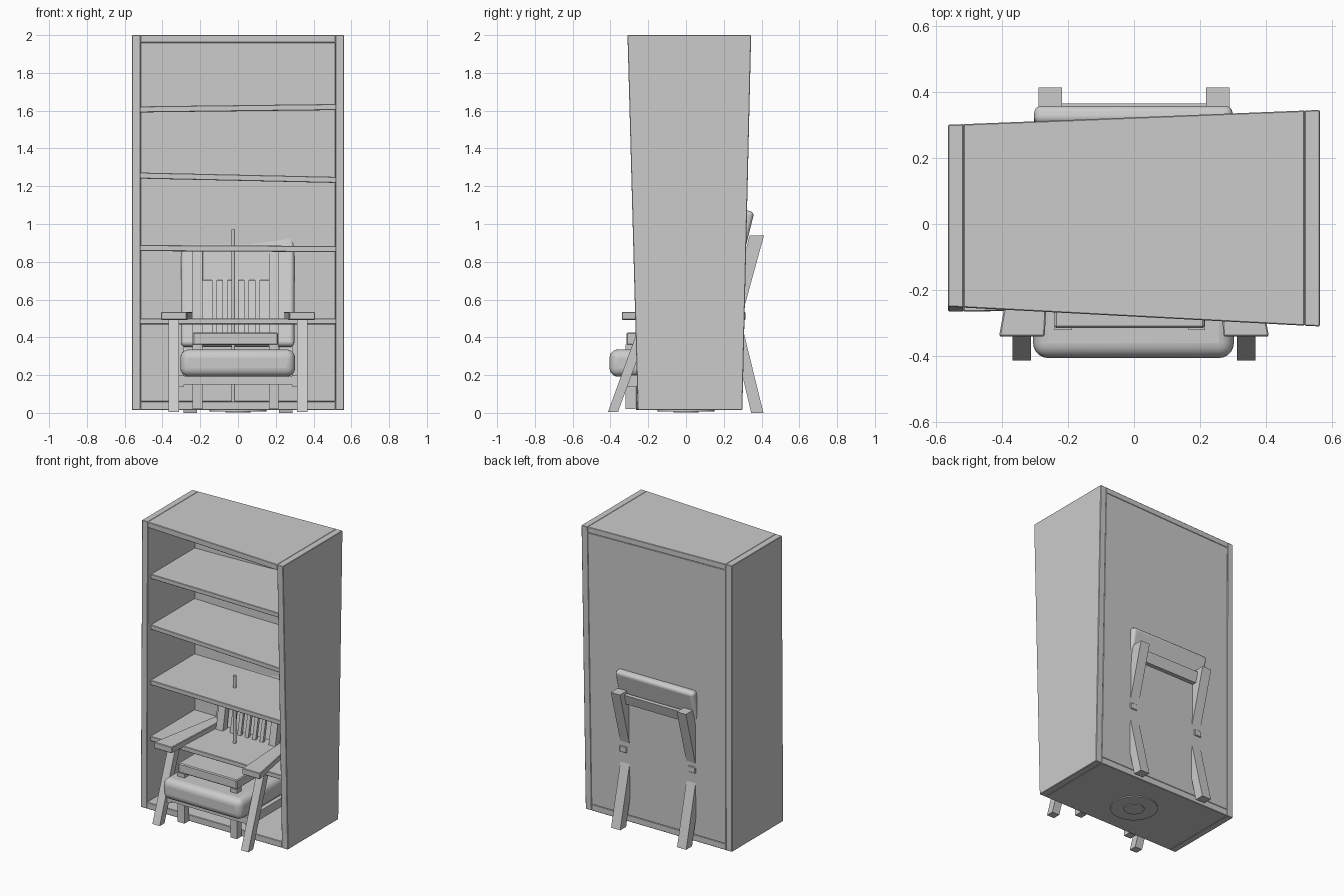
import bpy, bmesh, math
from mathutils import Vector, Matrix

if "Cube" in bpy.data.objects:
    bpy.data.objects.remove(bpy.data.objects["Cube"])


def finish(name, bm, bevel=0.0, segs=1, smooth=False):
    bmesh.ops.recalc_face_normals(bm, faces=bm.faces)
    me = bpy.data.meshes.new(name)
    bm.to_mesh(me)
    bm.free()
    ob = bpy.data.objects.new(name, me)
    bpy.context.collection.objects.link(ob)
    if bevel:
        m = ob.modifiers.new("bevel", 'BEVEL')
        m.width, m.segments = bevel, segs
    if smooth:
        bpy.context.view_layer.objects.active = ob
        ob.select_set(True)
        bpy.ops.object.shade_smooth_by_angle(angle=math.radians(35))
        ob.select_set(False)
    return ob


def box_bm(x, y, z):
    bm = bmesh.new()
    bmesh.ops.create_cube(bm, size=1)
    for v in bm.verts:
        v.co = Vector([(a + b) / 2 + c * (b - a) for (a, b), c in zip((x, y, z), v.co)])
    return bm


def box(name, x, y, z, **kw):
    return finish(name, box_bm(x, y, z), **kw)


def beam(name, x, low, high, **kw):
    """Slanted post with level ends: low/high = (y front, y back, z)."""
    bm = box_bm(x, (0, 1), (0, 1))
    for v in bm.verts:
        end = high if v.co.z > 0.5 else low
        v.co.y, v.co.z = end[1 if v.co.y > 0.5 else 0], end[2]
    return finish(name, bm, **kw)


def pair(x):
    return (("left", (-x[1], -x[0])), ("right", x))


# Bookcase: boxes given in depth fractions, then fitted to the skewed carcass
def lerp(a, b, t):
    return a + (b - a) * t


def case_part(name, x, d, z, tilt=0.0, bevel=0.003):
    bm = box_bm(x, d, z)
    for v in bm.verts:
        u, h = v.co.x / 1.125 + 0.5, v.co.z / 2
        front = lerp(lerp(-0.265, -0.255, u), lerp(-0.25, -0.31, u), h)
        back = lerp(0.298, lerp(0.30, 0.345, u), h)
        v.co.y = lerp(front, back, v.co.y)
        v.co.z += tilt * v.co.x
    finish(name, bm, bevel=bevel)


for side, x in pair((0.515, 0.562)):
    case_part("case_side_" + side, x, (0, 1), (0.015, 2.0))
case_part("case_top", (-0.516, 0.516), (0, 1), (1.96, 2.0))
case_part("case_bottom", (-0.516, 0.516), (0, 1), (0.015, 0.06))
case_part("case_back", (-0.516, 0.516), (0.93, 1), (0.059, 1.961))
for i, (z, tilt) in enumerate(((0.485, 0.0), (0.87, -0.005), (1.245, -0.022), (1.613, 0.012))):
    case_part(f"shelf_{i + 1}", (-0.52, 0.52), (0.07, 0.95), (z - 0.016, z + 0.016), tilt)

# Armchair frame
for side, x in pair((0.312, 0.368)):
    beam("armchair_front_leg_" + side, x, (-0.413, -0.36, 0.005), (-0.235, -0.18, 0.495))
for side, x in pair((0.218, 0.288)):
    beam("armchair_back_leg_" + side, x, (0.345, 0.41, 0.0), (0.225, 0.285, 0.51))
    beam("armchair_back_post_" + side, x, (0.14, 0.21, 0.2), (0.337, 0.413, 0.94))
for s, side in ((-1, "left"), (1, "right")):
    bm = box_bm((0.27, 0.408), (-0.34, 0.315), (0.492, 0.535))
    for v in bm.verts:
        if v.co.y > 0:
            v.co.x = 0.29 if v.co.x > 0.34 else 0.235
        v.co.x *= s
    finish("armrest_" + side, bm, bevel=0.004)
    box("armchair_side_rail_" + side, sorted((s * 0.285, s * 0.315)), (-0.33, 0.28), (0.14, 0.2))
box("armchair_front_rail", (-0.3, 0.3), (-0.33, -0.3), (0.15, 0.195))
box("armchair_back_rail", (-0.23, 0.23), (0.25, 0.28), (0.15, 0.2))
beam("armchair_top_rail", (-0.23, 0.23), (0.315, 0.345, 0.85), (0.335, 0.365, 0.92))

# Armchair cushions
box("seat_cushion", (-0.305, 0.302), (-0.405, 0.19), (0.192, 0.336), bevel=0.045, segs=5, smooth=True)
back = box("back_cushion", (-0.302, 0.298), (-0.028, 0.028), (-0.37, 0.37), bevel=0.022, segs=5, smooth=True)
back.data.transform(Matrix.Translation((0, 0.245, 0.71)) @ Matrix.Rotation(-math.radians(14), 4, 'X'))

# Small slatted chair
box("chair_seat", (-0.24, 0.213), (-0.315, 0.14), (0.36, 0.425), bevel=0.006)
for side, x in (("left", (-0.24, -0.187)), ("right", (0.165, 0.215))):
    box("chair_front_leg_" + side, x, (-0.32, -0.268), (0.02, 0.362))
    beam("chair_back_post_" + side, x, (0.1, 0.15, 0.02), (0.1, 0.15, 0.4))
    beam("chair_upper_post_" + side, x, (0.08, 0.13, 0.39), (0.17, 0.21, 0.87))
    box("chair_side_stretcher_" + side, (x[0] + 0.012, x[1] - 0.012), (-0.28, 0.12), (0.14, 0.18))
box("chair_front_stretcher", (-0.22, 0.2), (-0.305, -0.28), (0.165, 0.2))
beam("chair_top_rail", (-0.19, 0.17), (0.15, 0.18, 0.7), (0.178, 0.205, 0.875), bevel=0.004)
for i in range(5):
    cx = -0.125 + i * 0.057
    beam(f"chair_slat_{i + 1}", (cx - 0.013, cx + 0.013), (0.09, 0.112, 0.41), (0.152, 0.172, 0.72))


# Floor lamp standing inside the case: disc, hub and pole
def disc(name, r, z0, z1, at=(0.0, 0.0), n=32):
    bm = bmesh.new()
    bmesh.ops.create_cone(bm, cap_ends=True, segments=n, radius1=r, radius2=r, depth=z1 - z0,
                          matrix=Matrix.Translation((at[0], at[1], (z0 + z1) / 2)))
    finish(name, bm, smooth=True)


disc("lamp_base", 0.15, 0.008, 0.03)
disc("lamp_hub", 0.065, 0.003, 0.06)
disc("lamp_pole", 0.01, 0.03, 0.97, at=(-0.025, 0.0), n=16)
